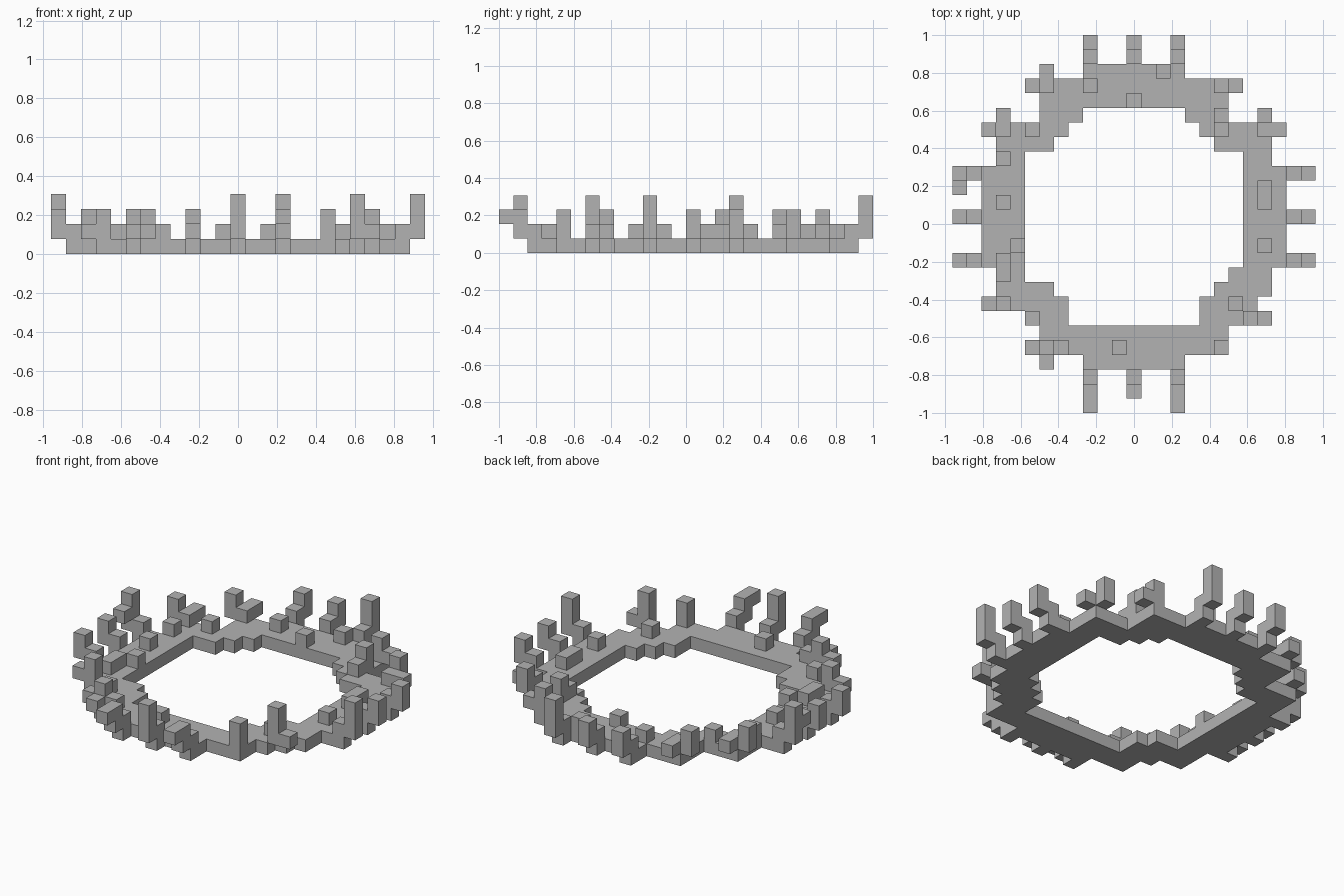
import bpy
import bmesh
from mathutils import Vector

cube = bpy.data.objects.get("Cube")
if cube:
    bpy.data.objects.remove(cube, do_unlink=True)

UNIT = 2 / 26

stone = bpy.data.materials.new("stone grey")
stone.use_nodes = True
colour = (0.45, 0.45, 0.45, 1)
stone.diffuse_color = colour
stone.node_tree.nodes["Principled BSDF"].inputs["Base Color"].default_value = colour

AXES = [Vector(a) for a in ((1, 0, 0), (0, 1, 0), (0, 0, 1))]
filled = set()


def column(x, y, low, high):
    """Stack of unit blocks from layer low up to layer high."""
    return {(x, y, z) for z in range(low, high + 1)}


def build(name, cells):
    """Skin a set of blocks, leaving out the faces hidden between them."""
    cells = cells - filled
    filled.update(cells)
    bm = bmesh.new()
    for cell in cells:
        centre = Vector(cell) + Vector((0, 0.5 - 13, 0.5))
        for i, axis in enumerate(AXES):
            side, up = AXES[i - 2], AXES[i - 1]
            for sign in (-1, 1):
                step = axis * sign
                if tuple(int(c + s) for c, s in zip(cell, step)) in cells:
                    continue
                corners = [(-1, -1), (1, -1), (1, 1), (-1, 1)][::sign]
                bm.faces.new([
                    bm.verts.new((centre + (step + side * p + up * q) / 2) * UNIT)
                    for p, q in corners])
    bmesh.ops.remove_doubles(bm, verts=bm.verts, dist=UNIT / 100)
    bmesh.ops.dissolve_limit(bm, angle_limit=0.01, verts=bm.verts, edges=bm.edges)
    mesh = bpy.data.meshes.new(name)
    bm.to_mesh(mesh)
    bm.free()
    mesh.materials.append(stone)
    obj = bpy.data.objects.new(name, mesh)
    bpy.context.collection.objects.link(obj)


# Flat base ring: first row, last row, inner column, outer column
BANDS = [
    (3, 3, 0, 3), (4, 5, 0, 6), (6, 6, 5, 7), (7, 7, 5, 8), (8, 8, 6, 9),
    (9, 9, 7, 9), (10, 16, 8, 10), (17, 17, 8, 9), (18, 18, 6, 9),
    (19, 19, 5, 9), (20, 20, 4, 6), (21, 22, 0, 6), (23, 23, 0, 3),
]
ring = set()
for first, last, inner, outer in BANDS:
    for y in range(first, last + 1):
        for x in range(inner, outer + 1):
            ring |= {(x, y, 0), (-x, y, 0)}
ring.discard((-7, 9, 0))
ring.add((-9, 7, 0))
build("base_ring", ring)

# Side prongs: a step out of the ring, then an upright
for side, label, tops in ((1, "left", (3, 2, 2)), (-1, "right", (2, 2, 3))):
    cells = set()
    for y, top in zip((10, 13, 16), tops):
        cells |= column(side * 11, y, 0, 1) | column(side * 12, y, 1, top)
    if side < 0:
        cells |= column(-12, 15, 2, 2)
    build(label + "_prongs", cells)

# Back and front prongs
back, front = set(), set()
for x, back_top, front_top in ((-3, 2, 2), (0, 2, 3), (3, 3, 2)):
    back |= column(x, 24, 0, 1) | column(x, 25, 1, back_top)
    front |= column(x, 2, 0, 1) | column(x, 1, 1, front_top)
    if x:
        front |= column(x, 0, 2, 2)
build("back_prongs", back)
build("front_prongs", front)

# Branching corner posts: column, row, top layer
CORNERS = {
    "back_right_posts": [(-6, 22, 1), (-6, 23, 1), (-7, 22, 2),
                         (-9, 19, 1), (-9, 20, 1), (-10, 19, 2)],
    "back_left_posts": [(6, 22, 2), (7, 22, 1), (6, 20, 2), (6, 19, 1),
                        (9, 19, 1), (9, 20, 2), (10, 19, 1)],
    "front_right_posts": [(-9, 7, 2), (-10, 7, 1), (-6, 4, 2), (-7, 4, 1),
                          (-6, 3, 1), (-5, 4, 1)],
    "front_left_posts": [(8, 6, 3), (9, 6, 1), (6, 4, 2)],
}
for name, posts in CORNERS.items():
    build(name, set().union(*(column(x, y, 1, top) for x, y, top in posts)))

# Single blocks resting on the ring
STUDS = [(-3, 22), (2, 23), (0, 21), (-7, 19), (-9, 17), (-9, 14), (9, 14),
         (9, 15), (9, 11), (-8, 11), (-9, 10), (-9, 9), (-7, 6), (-1, 4), (7, 7)]
build("ring_studs", {(x, y, 1) for x, y in STUDS})
